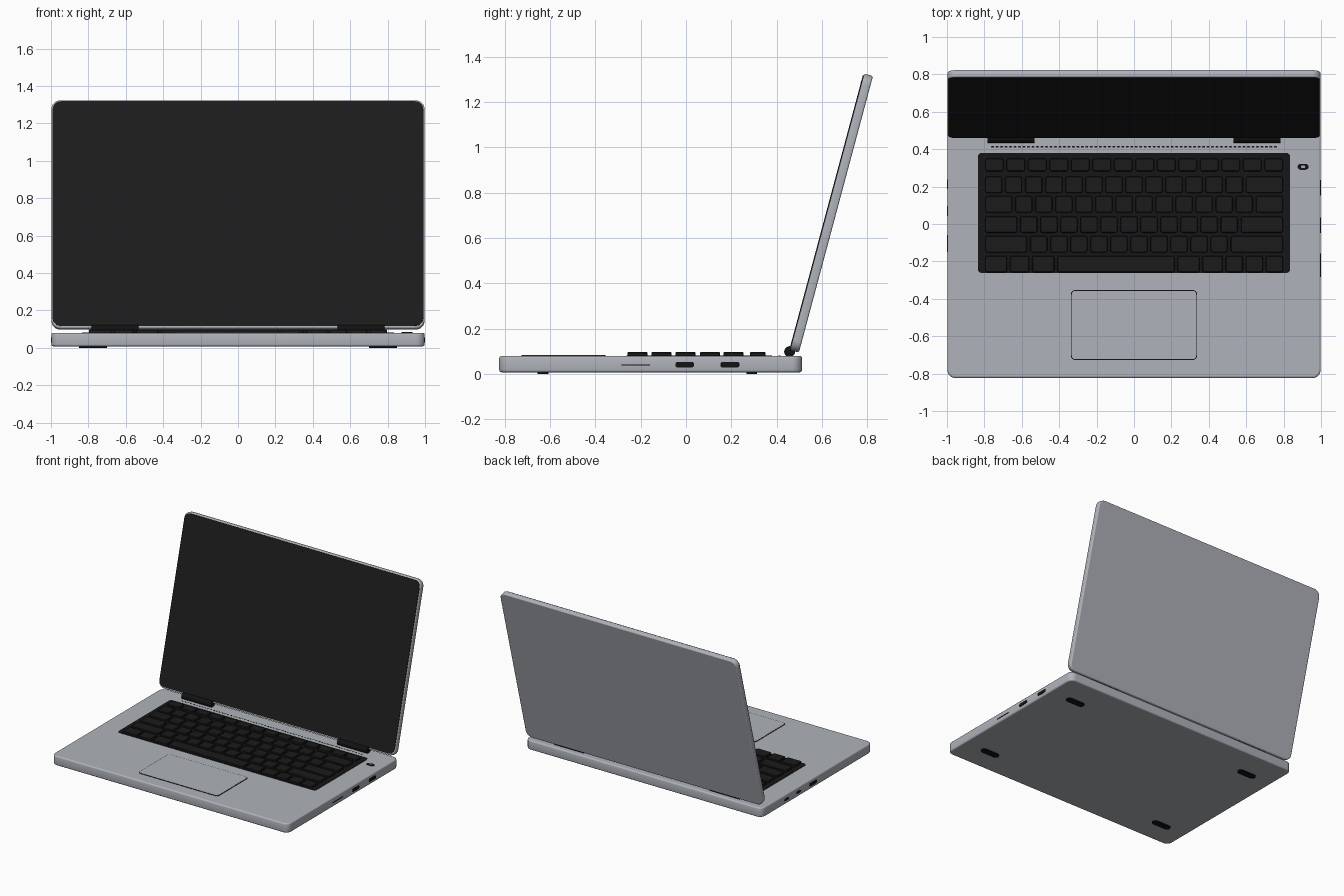
import bpy, bmesh, math
from mathutils import Matrix

if "Cube" in bpy.data.objects:
    bpy.data.objects.remove(bpy.data.objects["Cube"])


def material(name, rgb):
    m = bpy.data.materials.new(name)
    m.diffuse_color = (*rgb, 1)
    m.use_nodes = True
    m.node_tree.nodes["Principled BSDF"].inputs["Base Color"].default_value = m.diffuse_color
    return m


SILVER = material("silver_metal", (0.43, 0.45, 0.49))
UNDER = material("underside_grey", (0.42, 0.43, 0.46))
GLASS = material("screen_black", (0.0115, 0.0115, 0.0115))
KEY = material("key_black", (0.0105, 0.0105, 0.0105))
WELL = material("keyboard_well_black", (0.008, 0.008, 0.008))
RUBBER = material("rubber_black", (0.006, 0.006, 0.006))


def slab(bm, x0, x1, y0, y1, z0, z1, r, bevel=0.0, seg=4, bottom=True, matrix=None):
    """Rounded-corner plate with optionally softened top and bottom rims."""
    part = bmesh.new()
    pts = []
    for cx, cy, a0 in ((x1 - r, y1 - r, 0), (x0 + r, y1 - r, 90),
                       (x0 + r, y0 + r, 180), (x1 - r, y0 + r, 270)):
        for i in range(seg + 1):
            a = math.radians(a0 + 90 * i / seg)
            pts.append(part.verts.new((cx + r * math.cos(a), cy + r * math.sin(a), z0)))
    face = part.faces.new(pts)
    ext = bmesh.ops.extrude_face_region(part, geom=[face])
    for v in ext["geom"]:
        if isinstance(v, bmesh.types.BMVert):
            v.co.z = z1
    bmesh.ops.recalc_face_normals(part, faces=part.faces)
    if bevel:
        rims = [z1, z0] if bottom else [z1]
        edges = [e for e in part.edges
                 if any(all(abs(v.co.z - z) < 1e-5 for v in e.verts) for z in rims)]
        bmesh.ops.bevel(part, geom=edges, offset=bevel, segments=3 if bevel > 0.005 else 1,
                        profile=0.5, affect='EDGES')
    if matrix:
        part.transform(matrix)
    me = bpy.data.meshes.new("tmp")
    part.to_mesh(me)
    part.free()
    bm.from_mesh(me)
    bpy.data.meshes.remove(me)


def finish(name, bm, *mats):
    me = bpy.data.meshes.new(name)
    bm.to_mesh(me)
    bm.free()
    for m in mats:
        me.materials.append(m)
    me.shade_smooth()
    me.set_sharp_from_angle(angle=math.radians(35))
    # Large flat caps stay truly flat, only rims and corners are smooth
    for p in me.polygons:
        if len(p.vertices) > 4:
            p.use_smooth = False
    ob = bpy.data.objects.new(name, me)
    bpy.context.collection.objects.link(ob)
    return ob


def single(name, mat, *args, **kw):
    bm = bmesh.new()
    slab(bm, *args, **kw)
    return finish(name, bm, mat)


# Base body with its underside
base = single("base", SILVER, -0.998, 0.998, -0.824, 0.512, 0.008, 0.08, 0.045, 0.010, seg=8)
base.data.materials.append(UNDER)
for p in base.data.polygons:
    if p.normal.z < -0.95:
        p.material_index = 1

# Keyboard well, trackpad and its dark gap
single("keyboard_well", WELL, -0.835, 0.835, -0.262, 0.38, 0.076, 0.083, 0.02)
single("trackpad_gap", RUBBER, -0.337, 0.337, -0.727, -0.353, 0.076, 0.0825, 0.022)
single("trackpad", SILVER, -0.333, 0.333, -0.723, -0.357, 0.076, 0.0835, 0.02)

# Keys: one list of key widths per row, back to front
UNIT, LEFT, GAP = 1.608 / 15, -0.804, 0.016
rows = [
    (0.316, 0.068, [15 / 14] * 14),
    (0.210, 0.088, [1] * 13 + [2]),
    (0.105, 0.088, [1.5] + [1] * 12 + [1.5]),
    (-0.003, 0.088, [1.75] + [1] * 11 + [2.25]),
    (-0.108, 0.088, [2.25] + [1] * 10 + [2.75]),
    (-0.214, 0.088, [1.25, 1.1, 1.25, 6, 1.25, 1.15, 1, 1, 1]),
]
bm = bmesh.new()
for y, depth, widths in rows:
    x = LEFT
    for w in widths:
        slab(bm, x + GAP / 2, x + w * UNIT - GAP / 2, y - depth / 2, y + depth / 2,
             0.081, 0.097, 0.012, 0.003, seg=3, bottom=False)
        x += w * UNIT
finish("keys", bm, KEY)

# Vent slots behind the keyboard
bm = bmesh.new()
for i in range(64):
    x = -0.756 + i * 0.024
    slab(bm, x - 0.008, x + 0.008, 0.409, 0.416, 0.078, 0.081, 0.002, seg=1)
finish("vent_slots", bm, RUBBER)

# Power button with lighter centre
single("power_button", RUBBER, 0.875, 0.933, 0.290, 0.322, 0.078, 0.084, 0.0155)
single("power_button_cap", SILVER, 0.892, 0.916, 0.300, 0.312, 0.080, 0.0855, 0.0055)

# Lid, built flat then tilted back 15 degrees
TILT = Matrix.Translation((0, 0.498, 0.095)) @ Matrix.Rotation(math.radians(75), 4, 'X')
single("lid", SILVER, -0.998, 0.998, 0, 1.263, 0, 0.040, 0.05, 0.008, seg=8, matrix=TILT)
single("screen", GLASS, -0.991, 0.991, 0.012, 1.255, 0.036, 0.044, 0.045, seg=8, matrix=TILT)
single("camera", RUBBER, -0.006, 0.006, 1.216, 1.228, 0.042, 0.045, 0.0055, matrix=TILT)

# Hinge barrels
for side, name in ((-1, "hinge_left"), (1, "hinge_right")):
    bm = bmesh.new()
    bmesh.ops.create_cone(bm, cap_ends=True, segments=24, radius1=0.024, radius2=0.024, depth=0.25,
                          matrix=Matrix.Translation((side * 0.657, 0.457, 0.099))
                          @ Matrix.Rotation(math.pi / 2, 4, 'Y'))
    finish(name, bm, RUBBER)

# Side ports: (y centre, width, z low, z high)
ports = {
    1: [(-0.221, 0.126, 0.037, 0.043), (-0.006, 0.082, 0.029, 0.054), (0.194, 0.084, 0.029, 0.054)],
    -1: [(-0.105, 0.09, 0.029, 0.054), (0.07, 0.052, 0.033, 0.050), (0.212, 0.052, 0.033, 0.050)],
}
for side, items in ports.items():
    bm = bmesh.new()
    turn = Matrix(((0, 0, side, 0), (side, 0, 0, 0), (0, 1, 0, 0), (0, 0, 0, 1)))
    for y, w, z0, z1 in items:
        c = side * y
        slab(bm, c - w / 2, c + w / 2, z0, z1, 0.992, 1.0, (z1 - z0) * 0.4, matrix=turn)
    finish("ports_right" if side > 0 else "ports_left", bm, RUBBER)

# Rubber feet
bm = bmesh.new()
for sx in (-1, 1):
    for y in (-0.63, 0.29):
        slab(bm, sx * 0.775 - 0.075, sx * 0.775 + 0.075, y - 0.024, y + 0.024, 0, 0.012, 0.0235, seg=6)
finish("feet", bm, RUBBER)
